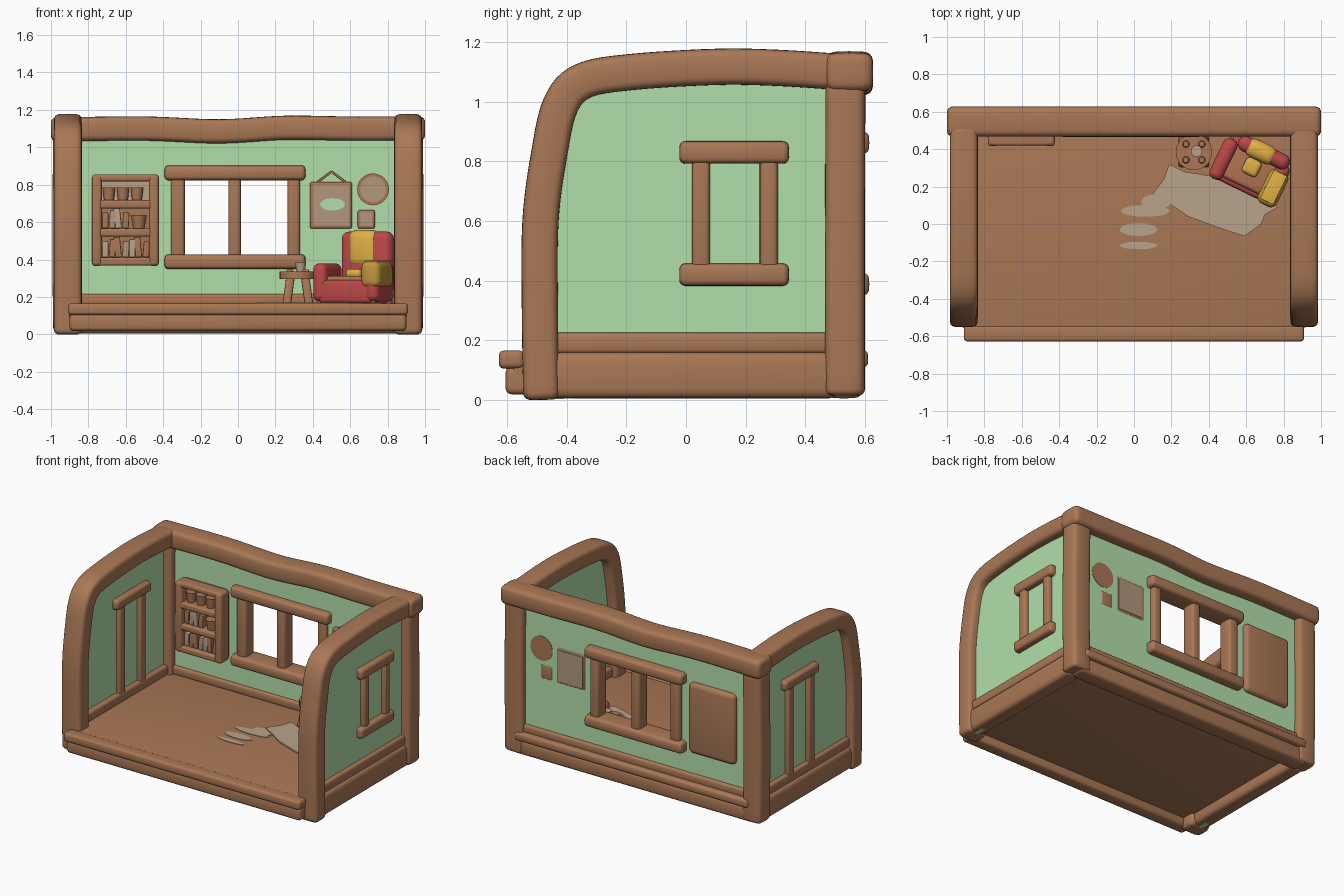
import bpy, bmesh, math
from mathutils import Vector, Matrix

cube = bpy.data.objects.get("Cube")
if cube:
    bpy.data.objects.remove(cube)


def material(name, rgb):
    m = bpy.data.materials.new(name)
    m.use_nodes = True
    m.diffuse_color = (*rgb, 1)
    m.node_tree.nodes["Principled BSDF"].inputs["Base Color"].default_value = (*rgb, 1)
    return m


WOOD = material("warm wood", (0.4, 0.187, 0.092))
GREEN = material("sage green", (0.45, 0.74, 0.4))
RED = material("soft red", (0.5, 0.065, 0.065))
YELLOW = material("mustard yellow", (0.75, 0.44, 0.06))
OCHRE = material("dark ochre", (0.52, 0.31, 0.045))
TAN = material("linen tan", (0.48, 0.37, 0.26))
PALE = material("pale wood", (0.45, 0.31, 0.21))
SEAT = material("russet brown", (0.44, 0.17, 0.08))
parts = []


def finish(name, bm, mat, matrix=None):
    bmesh.ops.recalc_face_normals(bm, faces=bm.faces)
    mesh = bpy.data.meshes.new(name)
    bm.to_mesh(mesh)
    bm.free()
    mesh.materials.append(mat)
    obj = bpy.data.objects.new(name, mesh)
    bpy.context.collection.objects.link(obj)
    if matrix:
        obj.matrix_world = matrix
    parts.append(obj)
    return obj


def box(name, x, y, z, mat, bevel=0.0, matrix=None):
    """Box between (low, high) pairs, with rounded edges."""
    bm = bmesh.new()
    size = [b - a for a, b in (x, y, z)]
    mid = [(a + b) / 2 for a, b in (x, y, z)]
    bmesh.ops.create_cube(bm, size=1, matrix=Matrix.Translation(mid) @ Matrix.Diagonal((*size, 1)))
    if bevel:
        bmesh.ops.bevel(bm, geom=bm.edges[:], offset=bevel, segments=4, profile=0.5, affect='EDGES')
    return finish(name, bm, mat, matrix)


def disc(name, centre, radius, depth, mat, axis='Z', squash=1.0, top=None):
    bm = bmesh.new()
    turn = Matrix.Rotation(math.pi / 2, 4, 'X') if axis == 'Y' else Matrix()
    bmesh.ops.create_cone(bm, cap_ends=True, segments=32, radius1=radius, radius2=top or radius, depth=depth,
                          matrix=Matrix.Translation(centre) @ turn @ Matrix.Diagonal((1, squash, 1, 1)))
    return finish(name, bm, mat)


def prism(name, outline, lift, mat):
    """Flat outline of 3D points, thickened along a vector."""
    bm = bmesh.new()
    face = bm.faces.new([bm.verts.new(p) for p in outline])
    new = bmesh.ops.extrude_face_region(bm, geom=[face])["geom"]
    bmesh.ops.translate(bm, vec=lift, verts=[v for v in new if isinstance(v, bmesh.types.BMVert)])
    return finish(name, bm, mat)


def smooth_path(pts, steps=6):
    """Catmull-Rom curve through the points."""
    if len(pts) < 3:
        return pts
    ext = [2 * pts[0] - pts[1]] + pts + [2 * pts[-1] - pts[-2]]
    out = []
    for a, b, c, d in zip(ext, ext[1:], ext[2:], ext[3:]):
        for k in range(steps):
            t = k / steps
            out.append(0.5 * (2 * b + (c - a) * t + (2 * a - 5 * b + 4 * c - d) * t * t
                              + (3 * b - a - 3 * c + d) * t ** 3))
    return out + [pts[-1]]


def beam(name, pts, side_half, other_half, mat=WOOD, soft=0.02, sides=24):
    """Soft rounded log swept along a path; side is y for beams along x, else x."""
    path = smooth_path([Vector(p) for p in pts])
    span = path[-1] - path[0]
    side = Vector((0, 1, 0)) if abs(span.x) > max(abs(span.y), abs(span.z)) else Vector((1, 0, 0))
    rings = []
    tangents = [(path[min(i + 1, len(path) - 1)] - path[max(i - 1, 0)]).normalized() for i in range(len(path))]
    round_off = [(soft * (1 - math.cos(a)), soft * (1 - math.sin(a))) for a in (0, 0.4, 0.8, 1.2)]
    for along, inset in round_off:
        rings.append((path[0] + tangents[0] * along, tangents[0], inset))
    first, last = path[0] + tangents[0] * soft, path[-1] - tangents[-1] * soft
    rings += [(p, t, 0) for p, t in zip([first] + path[1:-1] + [last], tangents)]
    for along, inset in reversed(round_off):
        rings.append((path[-1] - tangents[-1] * along, tangents[-1], inset))
    bm = bmesh.new()
    loops = []
    for p, t, inset in rings:
        normal = t.cross(side).normalized()
        loop = []
        for k in range(sides):
            a = math.tau * k / sides
            u, v = (math.copysign(abs(f) ** 0.45, f) for f in (math.cos(a), math.sin(a)))
            loop.append(bm.verts.new(p + side * u * (side_half - inset) + normal * v * (other_half - inset)))
        loops.append(loop)
    for lo, hi in zip(loops, loops[1:]):
        for k in range(sides):
            j = (k + 1) % sides
            bm.faces.new((lo[k], lo[j], hi[j], hi[k]))
    bm.faces.new(loops[0])
    bm.faces.new(loops[-1])
    return finish(name, bm, mat)


# Floor panel raised between the sills, with front and back rails
box("floor_panel", (-0.9, 0.9), (-0.58, 0.53), (0.075, 0.16), WOOD, 0.008)
beam("front_sill", [(-0.9, -0.56, 0.065), (0.9, -0.56, 0.065)], 0.046, 0.047)
beam("front_rail", [(-0.91, -0.585, 0.135), (0.91, -0.585, 0.135)], 0.043, 0.031)
beam("back_sill", [(-0.92, 0.53, 0.06), (0.92, 0.53, 0.06)], 0.062, 0.055)
beam("back_rail", [(-0.9, 0.555, 0.138), (0.9, 0.555, 0.138)], 0.056, 0.03)
beam("back_skirting", [(-0.9, 0.535, 0.185), (0.9, 0.535, 0.185)], 0.04, 0.032)

# Side frames and walls
arch = [(-0.485, 0.0), (-0.49, 0.3), (-0.488, 0.6), (-0.458, 0.83), (-0.42, 0.99),
        (-0.345, 1.07), (-0.18, 1.1), (0.1, 1.117), (0.3, 1.114), (0.52, 1.1)]
for s in (-1, 1):
    beam("side_arch", [(s * 0.91, y, z) for y, z in arch], 0.075, 0.061, soft=0.025)
    beam("corner_post", [(s * 0.915, 0.533, 0.015), (s * 0.92, 0.533, 0.5), (s * 0.915, 0.535, 1.1)], 0.073, 0.067)
    wall = [(s * 0.9, y, z) for y, z in arch] + [(s * 0.9, 0.535, 0.05)]
    prism("side_wall", wall, (s * 0.03, 0, 0), GREEN)
    beam("side_sill", [(s * 0.912, -0.47, 0.083), (s * 0.912, 0.5, 0.083)], 0.058, 0.078)
    beam("side_skirting", [(s * 0.912, -0.46, 0.19), (s * 0.912, 0.5, 0.19)], 0.045, 0.036)

# Window on the left side, doorway frame down to the skirting on the right side
for y in (0.05, 0.278):
    beam("side_window_post", [(0.915, y, 0.42), (0.915, y, 0.83)], 0.045, 0.031)
    beam("door_post", [(-0.915, y - 0.07, 0.17), (-0.915, y - 0.07, 0.85)], 0.045, 0.033)
for z in (0.42, 0.83):
    beam("side_window_bar", [(0.915, -0.022, z), (0.915, 0.345, z)], 0.056, 0.038)
beam("door_lintel", [(-0.915, -0.092, 0.85), (-0.915, 0.285, 0.85)], 0.056, 0.036)

# Top beam with a gentle wave
beam("top_beam", [(x, 0.548, z) for x, z in ((-1, 1.095), (-0.5, 1.1), (-0.1, 1.085),
                                             (0.25, 1.104), (0.6, 1.1), (1, 1.1))], 0.08, 0.065, soft=0.03)

# Back wall around an open window
for x, z in (((-0.9, -0.32), (0.1, 1.1)), ((0.3, 0.9), (0.1, 1.1)),
             ((-0.32, 0.3), (0.1, 0.39)), ((-0.32, 0.3), (0.86, 1.1))):
    box("back_wall", x, (0.515, 0.555), z, GREEN)
for x in (-0.322, -0.018, 0.298):
    beam("back_window_post", [(x, 0.54, 0.39), (x, 0.54, 0.86)], 0.034 if x > -0.1 else 0.038, 0.05)
for z in (0.388, 0.863):
    beam("back_window_bar", [(-0.392, 0.54, z), (0.36, 0.54, z)], 0.075, 0.04)

# Bookcase set into the back wall
box("bookcase_back", (-0.78, -0.425), (0.5, 0.588), (0.365, 0.855), WOOD, 0.03)
for x in (-0.755, -0.45):
    beam("bookcase_side", [(x, 0.465, 0.365), (x, 0.465, 0.855)], 0.027, 0.048)
for z in (0.39, 0.545, 0.695, 0.84):
    box("bookcase_shelf", (-0.76, -0.445), (0.42, 0.51), (z - 0.022, z + 0.022 if z < 0.8 else 0.855), WOOD, 0.012)
for row, z in enumerate((0.412, 0.567)):
    for i in range(7):
        lean = Matrix.Translation((-0.71 + i * 0.036, 0.48, z)) @ Matrix.Rotation(0.1 * math.sin(i * 2.3), 4, 'Y')
        colour = (TAN, WOOD, WOOD, PALE)[(i + row * 2) % 4]
        if row == 0 or i < 4:
            box("book", (-0.017, 0.017), (-0.035, 0.03), (0, 0.085 + 0.012 * (i % 3)), colour, 0.004, lean)
disc("shelf_pot", (-0.53, 0.475, 0.602), 0.03, 0.07, WOOD, top=0.042)
for i in range(3):
    disc("shelf_vase", (-0.69 + i * 0.075, 0.475, 0.75), 0.026, 0.07, WOOD, top=0.034)
box("shelf_backing", (-0.73, -0.47), (0.496, 0.502), (0.715, 0.82), TAN)

# Wall pictures, let through the wall
box("picture_frame", (0.385, 0.61), (0.482, 0.558), (0.565, 0.815), WOOD, 0.012)
box("picture_mount", (0.402, 0.593), (0.477, 0.561), (0.582, 0.798), PALE)
disc("picture_oval", (0.505, 0.476, 0.695), 0.066, 0.006, GREEN, 'Y', 0.5)
for x in (0.42, 0.58):
    beam("picture_hanger", [(x, 0.505, 0.81), (0.5, 0.505, 0.87)], 0.006, 0.006, soft=0.004, sides=10)
disc("round_frame", (0.722, 0.52, 0.775), 0.085, 0.076, WOOD, 'Y')
disc("round_mount", (0.722, 0.481, 0.775), 0.069, 0.008, PALE, 'Y')
box("small_frame", (0.64, 0.732), (0.485, 0.558), (0.565, 0.665), WOOD, 0.012)
box("small_mount", (0.654, 0.718), (0.48, 0.488), (0.579, 0.651), PALE)

# Stool with a cup and buns
disc("stool_top", (0.32, 0.385, 0.316), 0.097, 0.042, WOOD)
for i in range(4):
    a = math.pi * (i / 2 + 0.25)
    dx, dy = math.cos(a), math.sin(a)
    beam("stool_leg", [(0.32 + 0.085 * dx, 0.385 + 0.085 * dy, 0.155),
                       (0.32 + 0.055 * dx, 0.385 + 0.055 * dy, 0.31)], 0.023, 0.023, soft=0.008, sides=12)
    disc("bun", (0.32 + 0.06 * dx, 0.385 + 0.06 * dy, 0.341), 0.02, 0.012, WOOD, top=0.014)
disc("cup", (0.335, 0.39, 0.36), 0.022, 0.05, TAN, top=0.03)

# Armchair with blanket, throw and cushion
chair = Matrix.Translation((0.625, 0.295, 0)) @ Matrix.Rotation(math.radians(-26), 4, 'Z')
box("chair_base", (-0.16, 0.16), (-0.13, 0.13), (0.165, 0.29), RED, 0.025, chair)
box("chair_seat", (-0.13, 0.13), (-0.105, 0.09), (0.25, 0.312), SEAT, 0.022, chair)
box("chair_back", (-0.125, 0.175), (0.065, 0.15), (0.2, 0.55), RED, 0.041, chair)
box("back_blanket", (-0.08, 0.095), (0.055, 0.158), (0.36, 0.558), YELLOW, 0.045, chair)
for s in (-1, 1):
    x = s * 0.155
    box("chair_arm", (x - 0.04, x + 0.04), (-0.135, 0.1), (0.175, 0.38), RED, 0.035, chair)
    for y in (-0.1, 0.1):
        box("chair_foot", (x - 0.015, x + 0.015), (y - 0.015, y + 0.015), (0.155, 0.19), WOOD, 0.004, chair)
box("arm_throw", (0.096, 0.207), (-0.142, 0.06), (0.25, 0.392), OCHRE, 0.035, chair)
box("throw_top", (0.112, 0.192), (-0.12, 0.05), (0.385, 0.396), YELLOW, 0.004, chair)
box("cushion", (-0.045, 0.045), (-0.035, 0.055), (0.3, 0.35), YELLOW, 0.022, chair)

# Ragged rug and pale floor patches
rug = [(0.187, 0.32), (0.16, 0.24), (0.1, 0.16), (0.2, 0.1), (0.29, 0.04), (0.45, -0.02), (0.59, -0.065),
       (0.64, -0.03), (0.68, 0.0), (0.7, 0.05), (0.77, 0.09), (0.74, 0.12), (0.41, 0.257), (0.27, 0.28)]
prism("rug", [(x, y, 0.162) for x, y in rug], (0, 0, 0.009), TAN)
for x, y, r, squash in ((0.06, 0.07, 0.13, 0.24), (0.025, -0.03, 0.1, 0.34), (0.025, -0.115, 0.1, 0.2),
                        (0.12, 0.12, 0.08, 0.5)):
    disc("floor_patch", (x, y, 0.161), r, 0.005, TAN, squash=squash)

# Smooth shading with crisp edges
bpy.ops.object.select_all(action='DESELECT')
for obj in parts:
    obj.select_set(True)
bpy.context.view_layer.objects.active = parts[0]
bpy.ops.object.shade_smooth_by_angle(angle=math.radians(40))
